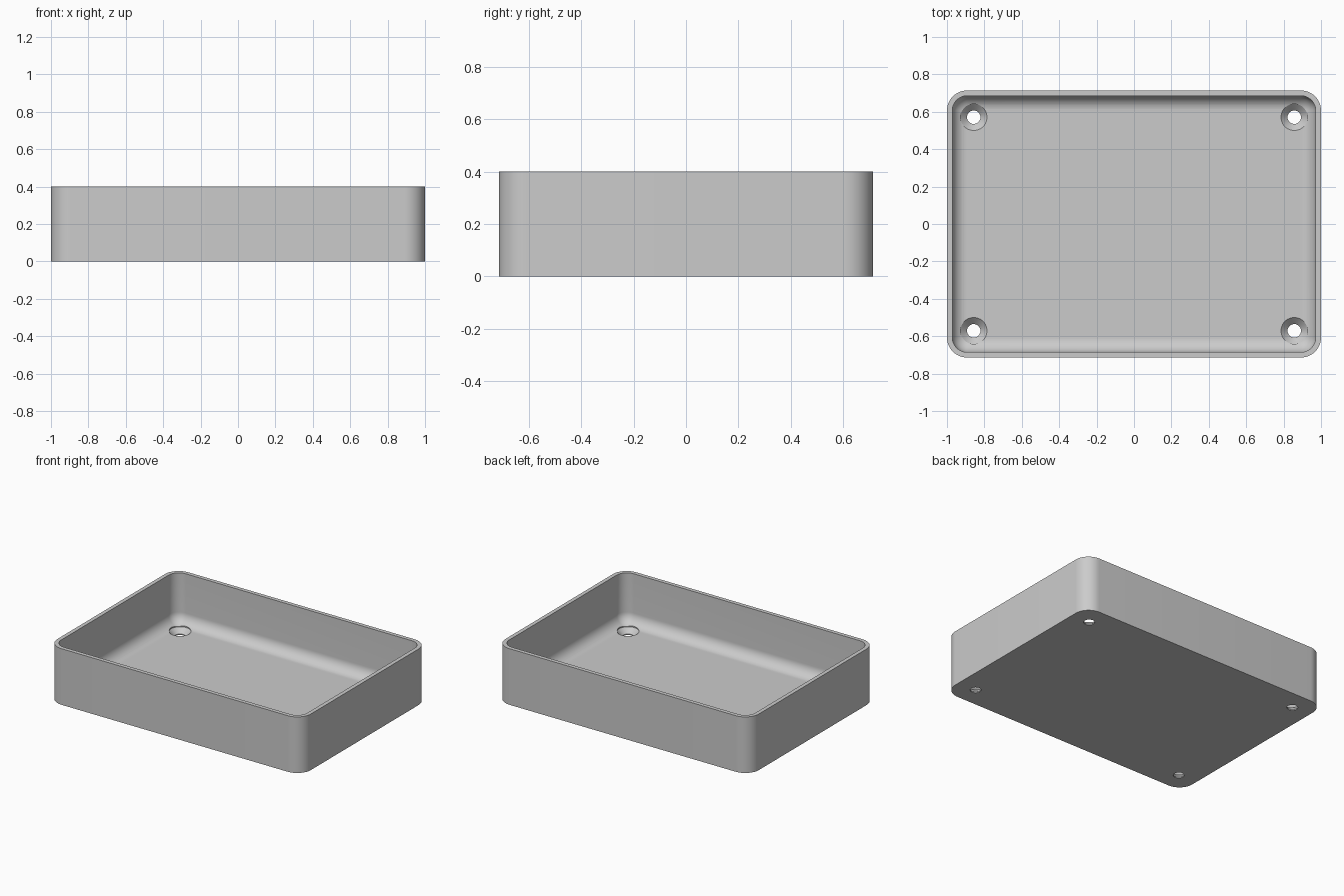
import bpy
import bmesh
from math import cos, sin, pi

old = bpy.data.objects.get("Cube")
if old:
    bpy.data.objects.remove(old, do_unlink=True)

HALF_X, HALF_Y, HEIGHT = 1.0, 0.714, 0.4
WALL, FLOOR, CORNER, FILLET = 0.0286, 0.042, 0.108, 0.079
HOLE_X, HOLE_Y, HOLE_R, HEAD_R = 0.857, 0.571, 0.036, 0.071
STEPS = 14

grey = bpy.data.materials.new("light grey")
grey.use_nodes = True
colour = (0.6, 0.6, 0.6, 1)
grey.diffuse_color = colour
grey.node_tree.nodes["Principled BSDF"].inputs["Base Color"].default_value = colour


def make_object(name, bm):
    bmesh.ops.recalc_face_normals(bm, faces=bm.faces)
    mesh = bpy.data.meshes.new(name)
    bm.to_mesh(mesh)
    bm.free()
    mesh.materials.append(grey)
    obj = bpy.data.objects.new(name, mesh)
    bpy.context.collection.objects.link(obj)
    return obj


def rounded_ring(bm, inset, z):
    """Rounded rectangle whose corners shrink with the inset."""
    radius = max(CORNER - inset, 0.0004)
    cx, cy = HALF_X - inset - radius, HALF_Y - inset - radius
    ring = []
    for q, (sx, sy) in enumerate([(1, 1), (-1, 1), (-1, -1), (1, -1)]):
        for i in range(STEPS + 1):
            a = (q + i / STEPS) * pi / 2
            ring.append(bm.verts.new((sx * cx + radius * cos(a), sy * cy + radius * sin(a), z)))
    return ring


def circle_ring(bm, radius, z, x, y, sides=48):
    turns = [2 * pi * i / sides for i in range(sides)]
    return [bm.verts.new((x + radius * cos(a), y + radius * sin(a), z)) for a in turns]


def loft(bm, rings):
    """Bridge the rings in order and cap both ends."""
    for low, high in zip(rings, rings[1:]):
        for i in range(len(low)):
            j = (i + 1) % len(low)
            bm.faces.new((low[i], low[j], high[j], high[i]))
    bm.faces.new(rings[0])
    bm.faces.new(rings[-1])


# Tray: outer wall, rim, inner wall, concave fillet, floor
profile = [(0, 0), (0, HEIGHT), (WALL, HEIGHT)]
for i in range(STEPS + 1):
    a = i / STEPS * pi / 2
    profile.append((WALL + FILLET * (1 - cos(a)), FLOOR + FILLET * (1 - sin(a))))
bm = bmesh.new()
loft(bm, [rounded_ring(bm, inset, z) for inset, z in profile])
tray = make_object("tray", bm)

# Countersunk screw holes in the four corners
bm = bmesh.new()
for x in (-HOLE_X, HOLE_X):
    for y in (-HOLE_Y, HOLE_Y):
        steps = [(HOLE_R, -0.1), (HOLE_R, FLOOR + HOLE_R - HEAD_R), (HEAD_R, FLOOR), (HEAD_R, 0.2)]
        loft(bm, [circle_ring(bm, r, z, x, y) for r, z in steps])
cutter = make_object("screw_hole_cutter", bm)
cutter.hide_render = True

cut = tray.modifiers.new("screw_holes", "BOOLEAN")
cut.operation = "DIFFERENCE"
cut.solver = "EXACT"
cut.object = cutter
bpy.ops.object.select_all(action="DESELECT")
tray.select_set(True)
bpy.context.view_layer.objects.active = tray
bpy.ops.object.modifier_apply(modifier=cut.name)
bpy.data.objects.remove(cutter, do_unlink=True)

bpy.ops.object.shade_smooth_by_angle(angle=pi / 6)
